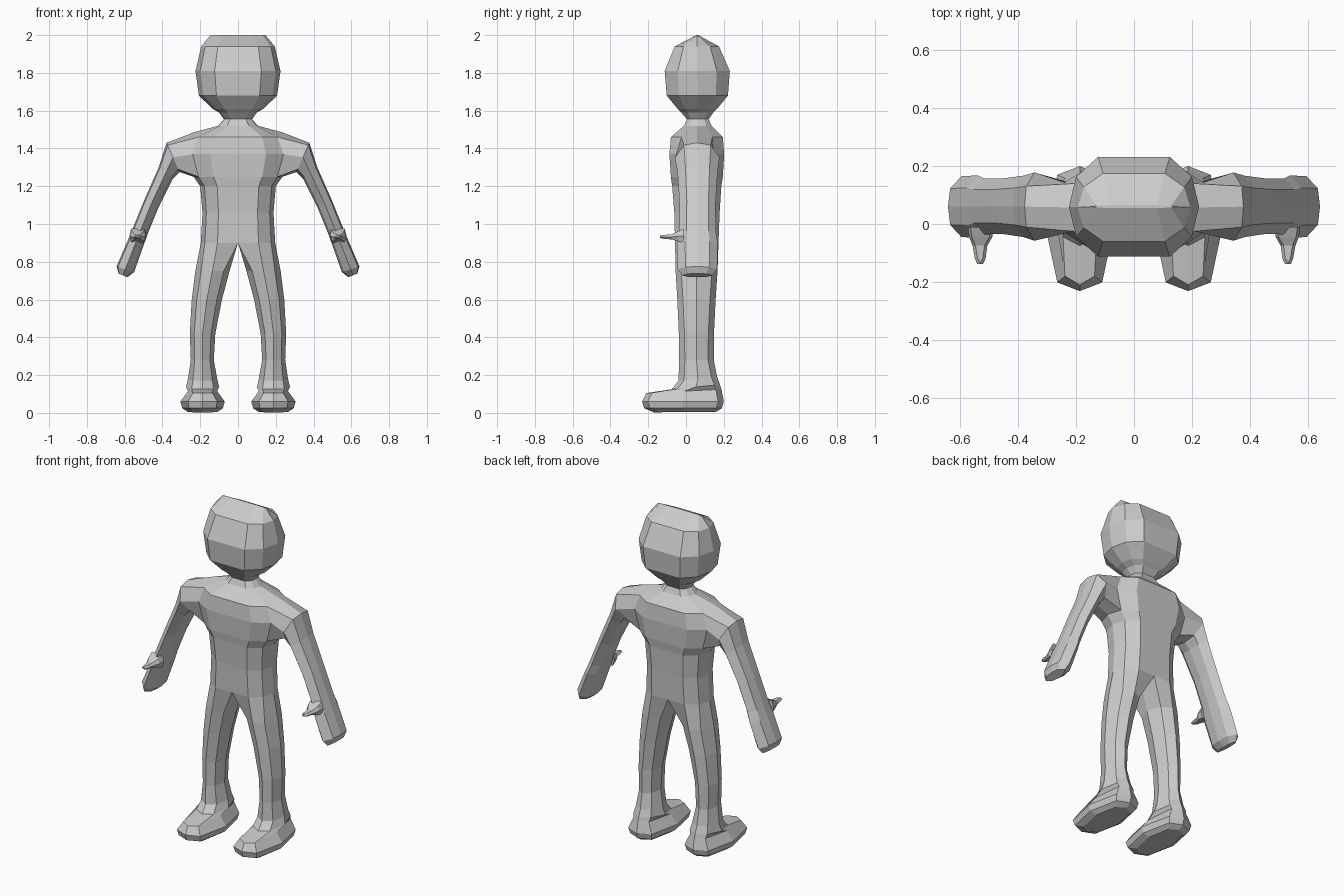
import bpy, bmesh

if "Cube" in bpy.data.objects:
    bpy.data.objects.remove(bpy.data.objects["Cube"])

grey = bpy.data.materials.new("plain_grey")
grey.diffuse_color = (0.6, 0.6, 0.6, 1)
grey.use_nodes = True
grey.node_tree.nodes["Principled BSDF"].inputs["Base Color"].default_value = grey.diffuse_color


def bridge(bm, a, b):
    n = len(a)
    return [bm.faces.new((a[i], a[(i + 1) % n], b[(i + 1) % n], b[i])) for i in range(n)]


def finish(bm, name):
    bmesh.ops.recalc_face_normals(bm, faces=bm.faces)
    me = bpy.data.meshes.new(name)
    bm.to_mesh(me)
    bm.free()
    me.materials.append(grey)
    ob = bpy.data.objects.new(name, me)
    bpy.context.collection.objects.link(ob)
    mod = ob.modifiers.new("mirror", 'MIRROR')
    mod.use_clip = True
    mod.merge_threshold = 0.001
    return ob


def leg_ring(zf, zb, xi, xo, yf, yb):
    # octagon: inner front, front, outer front, outer, outer back, back, inner back, inner
    c, w, m = 0.03, (xo - xi) * 0.17, (xi + xo) / 2
    pts = [(xi + w, yf + c), (m, yf), (xo - w, yf + c), (xo, (yf + yb) / 2),
           (xo - w, yb - c), (m, yb), (xi + w, yb - c), (xi, (yf + yb) / 2)]
    return [(x, y, zf + (zb - zf) * (y - yf) / (yb - yf)) for x, y in pts]


def trunk_ring(z, xo, yf, yb, up=0):
    # half cross-section whose inner points lie on the mirror plane
    c, m = (yb - yf) * 0.2, (yf + yb) / 2
    pts = [(0, yf), (xo * 0.55, yf), (xo * 0.89, yf + c), (xo, m),
           (xo * 0.89, yb - c), (xo * 0.55, yb), (0, yb), (0, m)]
    return [(x, y, z + (up if i == 3 else 0)) for i, (x, y) in enumerate(pts)]


def arm_ring(ix, iz, ox, oz, yf, yb):
    m, c = (yf + yb) / 2, (yb - yf) * 0.2
    pts = [(.1, yf + c), (0, m), (.1, yb - c), (.5, yb),
           (.92, yb - c), (1, m), (.92, yf + c), (.5, yf)]
    return [(ix + (ox - ix) * t, y, iz + (oz - iz) * t) for t, y in pts]


# foot and leg: front height, back height, inner x, outer x, front y, back y
legs = [
    (.003, .006, .11, .265, -.17, .16),
    (.025, .025, .08, .295, -.222, .19),
    (.06, .06, .07, .305, -.232, .20),
    (.105, .125, .11, .265, -.21, .188),
    (.125, .15, .10, .275, -.075, .18),
    (.17, .19, .11, .265, -.04, .165),
    (.28, .28, .128, .25, -.036, .147),
    (.42, .42, .12, .255, -.038, .148),
    (.60, .60, .085, .245, -.046, .157),
    (.75, .75, .045, .226, -.055, .167),
]
# trunk and head: height, half width, front y, back y, rise of the side point
trunk = [
    (.90, .197, -.058, .172),
    (1.06, .188, -.062, .178),
    (1.20, .20, -.073, .187),
    (1.25, .235, -.08, .195),
    (1.37, .27, -.088, .202),
    (1.46, .235, -.08, .195, .025),
    (1.52, .105, -.01, .135),
    (1.555, .075, .005, .12),
    (1.59, .10, -.025, .145),
    (1.61, .135, -.045, .165),
    (1.68, .207, -.102, .222),
    (1.81, .225, -.113, .232),
    (1.94, .195, -.06, .175),
    (2.0, .145, .055, .065),
]
# arm and hand: under edge x z, upper edge x z, front y, back y
arm = [
    (.31, 1.275, .378, 1.43, -.058, .178),
    (.345, 1.24, .42, 1.30, -.045, .167),
    (.42, 1.09, .495, 1.13, -.034, .157),
    (.477, .95, .562, .965, -.036, .158),
    (.495, .90, .585, .91, -.048, .168),
    (.55, .745, .643, .775, -.045, .165),
    (.585, .718, .632, .738, -.02, .14),
]

# body: one half lofted from sole to crown, mirrored
bm = bmesh.new()
rings = [[bm.verts.new(p) for p in r] for r in
         [leg_ring(*r) for r in legs] + [trunk_ring(*r) for r in trunk]]
low = len(legs) + 3
for i in range(len(rings) - 1):
    bridge(bm, rings[i], rings[i + 1])
bm.faces.new(rings[0])
bm.faces.new(rings[-1])

# open the shoulder and grow the arm out of it
a, b, c = rings[low:low + 3]
hole = [a[2], a[3], a[4], b[4], c[4], c[3], c[2], b[2]]
sides = [f for f in b[3].link_faces]
bmesh.ops.delete(bm, geom=[b[3]], context='VERTS')
last = hole
for r in arm:
    ring = [bm.verts.new(p) for p in arm_ring(*r)]
    bridge(bm, last, ring)
    last = ring
bm.faces.new(last)

# drop the inner walls on the mirror plane
inner = [f for f in bm.faces if all(abs(v.co.x) < 1e-4 for v in f.verts)]
bmesh.ops.delete(bm, geom=inner, context='FACES')
finish(bm, "body")

# thumbs: small tapered spikes on the hands
bm = bmesh.new()
last = None
for y, x0, x1, z0, z1 in [(-.01, .485, .575, .90, .975), (-.045, .49, .57, .91, .96),
                          (-.075, .507, .558, .918, .945), (-.12, .513, .55, .922, .942),
                          (-.138, .522, .542, .927, .938)]:
    m, h = (x0 + x1) / 2, (z0 + z1) / 2
    ring = [bm.verts.new(p) for p in
            [(x0, y, h), (x0 + .01, y, z0), (x1 - .01, y, z0),
             (x1, y, h), (x1 - .01, y, z1), (x0 + .01, y, z1)]]
    if last:
        bridge(bm, last, ring)
    else:
        bm.faces.new(ring)
    last = ring
bm.faces.new(last)
finish(bm, "thumbs")
